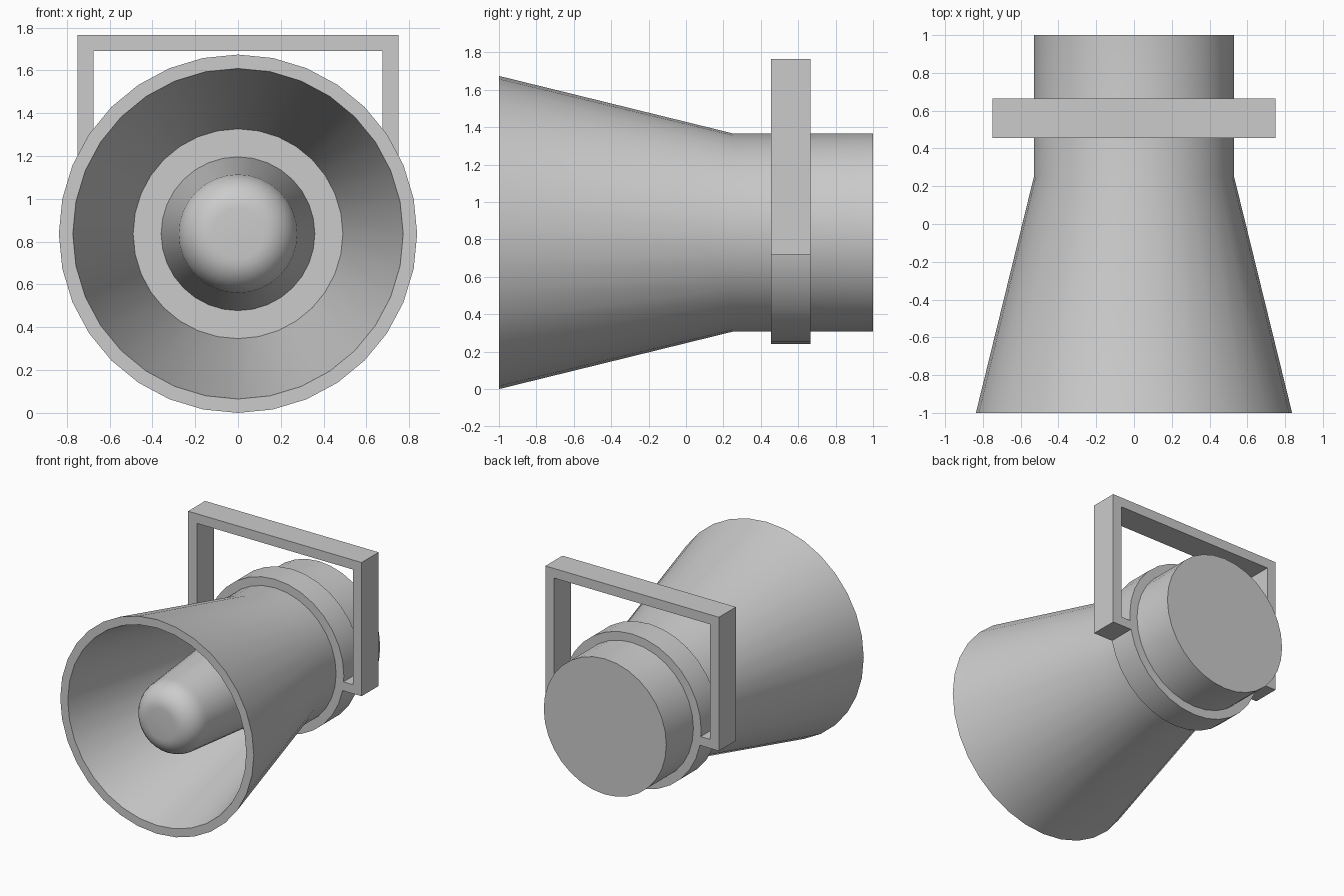
import bpy, bmesh
from math import radians, sin, cos, pi
from mathutils import Matrix, Vector

cube = bpy.data.objects.get("Cube")
if cube:
    bpy.data.objects.remove(cube, do_unlink=True)

AXIS_Z = 0.837
SIDES = 32

grey = bpy.data.materials.new("plain grey")
grey.use_nodes = True
grey.diffuse_color = (0.6, 0.6, 0.6, 1)
grey.node_tree.nodes["Principled BSDF"].inputs["Base Color"].default_value = (0.6, 0.6, 0.6, 1)


def finish(bm, name, smooth):
    bmesh.ops.remove_doubles(bm, verts=bm.verts, dist=0.0005)
    bmesh.ops.recalc_face_normals(bm, faces=bm.faces)
    mesh = bpy.data.meshes.new(name)
    bm.to_mesh(mesh)
    bm.free()
    mesh.materials.append(grey)
    obj = bpy.data.objects.new(name, mesh)
    bpy.context.collection.objects.link(obj)
    if smooth:
        bpy.ops.object.select_all(action='DESELECT')
        bpy.context.view_layer.objects.active = obj
        obj.select_set(True)
        bpy.ops.object.shade_smooth_by_angle(angle=radians(30))
    return obj


def lathe(name, profile, closed=False):
    """Revolve (radius, y) points about the horn's long axis."""
    bm = bmesh.new()
    verts = [bm.verts.new((0, y, AXIS_Z + r)) for r, y in profile]
    pairs = list(zip(verts, verts[1:]))
    if closed:
        pairs.append((verts[-1], verts[0]))
    edges = [bm.edges.new(p) for p in pairs]
    bmesh.ops.spin(bm, geom=verts + edges, cent=(0, 0, AXIS_Z), axis=(0, 1, 0),
                   angle=2 * pi, steps=SIDES, use_merge=True)
    return finish(bm, name, True)


# Flared horn with its hollow mouth and solid rear drum
lathe("horn_body", [(0, 0.17), (0.49, 0.17), (0.772, -1), (0.837, -1),
                    (0.53, 0.25), (0.53, 1), (0, 1)])

# Tapered centre plug with a rounded nose
nose = [(0.12 + 0.16 * sin(a), -0.77 - 0.18 * cos(a))
        for a in (i * pi / 16 for i in range(9))]
lathe("centre_plug", [(0, -0.95)] + nose + [(0.36, 0.18)])

# Clamp ring around the drum
lathe("clamp_ring", [(0.525, 0.455), (0.597, 0.455), (0.597, 0.665), (0.525, 0.665)],
      closed=True)

# Square carrying bracket: mirrored half outline, extruded front to back
half = [(0.56, 0.72), (0.75, 0.72), (0.75, 1.765), (0, 1.765),
        (0, 1.69), (0.675, 1.69), (0.675, 0.79), (0.56, 0.79)]
bm = bmesh.new()
face = bm.faces.new([bm.verts.new((x, 0.455, z)) for x, z in half])
out = bmesh.ops.extrude_face_region(bm, geom=[face])["geom"]
bmesh.ops.translate(bm, vec=(0, 0.21, 0),
                    verts=[v for v in out if isinstance(v, bmesh.types.BMVert)])
# Open the centre seam before mirroring
seam = [f for f in bm.faces if all(abs(v.co.x) < 0.001 for v in f.verts)]
bmesh.ops.delete(bm, geom=seam, context='FACES_ONLY')
bracket = finish(bm, "bracket", False)
mirror = bracket.modifiers.new("mirror", 'MIRROR')
mirror.use_clip = True
